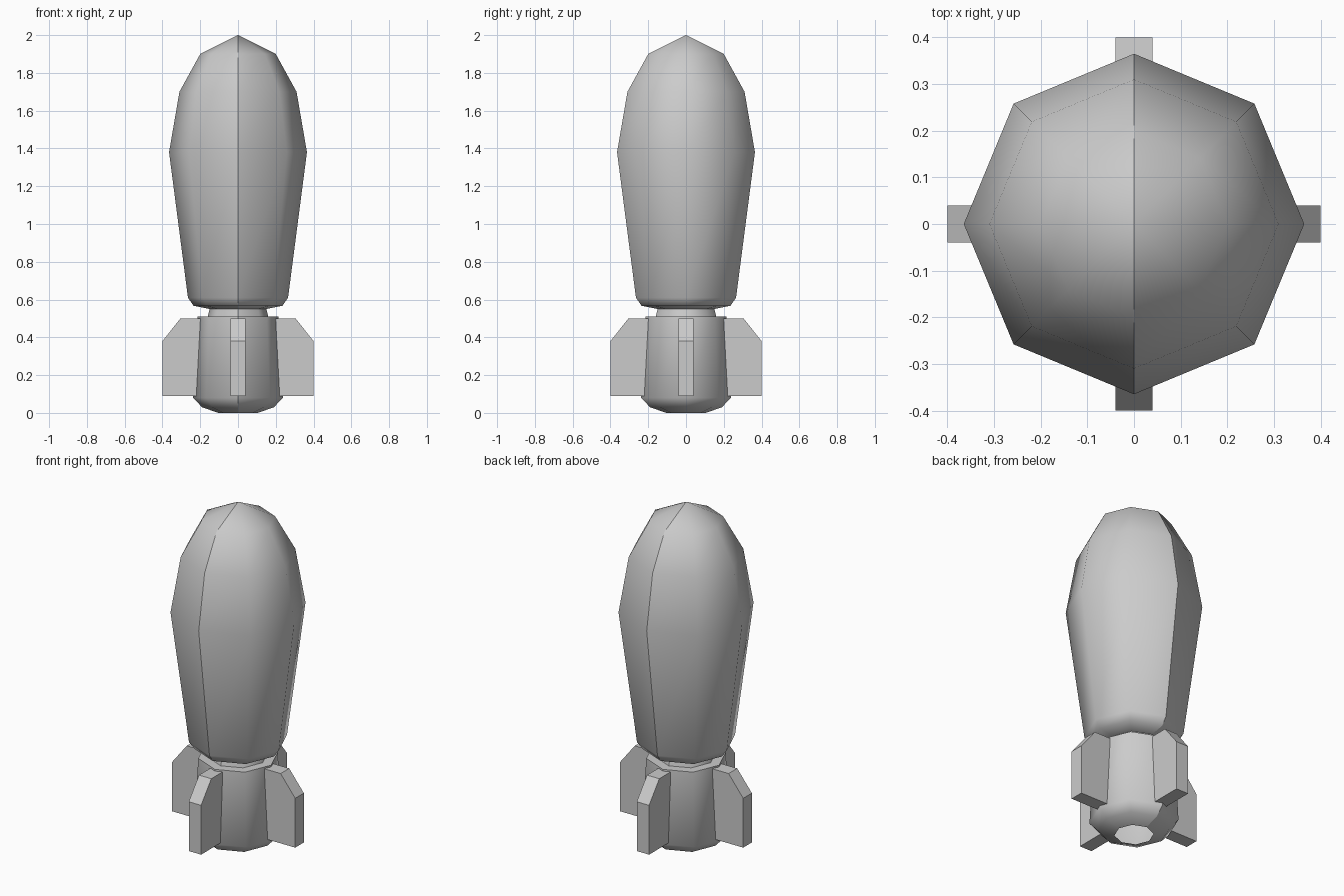
import bpy, bmesh, math

if "Cube" in bpy.data.objects:
    bpy.data.objects.remove(bpy.data.objects["Cube"])


def make_object(name, bm):
    bmesh.ops.recalc_face_normals(bm, faces=bm.faces)
    mesh = bpy.data.meshes.new(name)
    bm.to_mesh(mesh)
    bm.free()
    obj = bpy.data.objects.new(name, mesh)
    bpy.context.collection.objects.link(obj)
    return obj


def lathe(name, profile, sides=8):
    """Spin (radius, z) points into an eight-sided shell with a seam at x = 0."""
    bm = bmesh.new()
    rings = []
    for r, z in profile:
        if r == 0:
            rings.append([bm.verts.new((0, 0, z))] * sides)
        else:
            rings.append([bm.verts.new((r * math.cos(math.tau * i / sides),
                                        r * math.sin(math.tau * i / sides), z))
                          for i in range(sides)])
    for a, b in zip(rings, rings[1:]):
        for i in range(sides):
            j = (i + 1) % sides
            bm.faces.new(list(dict.fromkeys((a[i], a[j], b[j], b[i]))))
    for e in bm.edges:
        if all(abs(v.co.x) < 1e-5 for v in e.verts):
            e.smooth = False
    obj = make_object(name, bm)
    bpy.ops.object.select_all(action='DESELECT')
    obj.select_set(True)
    bpy.context.view_layer.objects.active = obj
    bpy.ops.object.shade_smooth_by_angle(angle=math.radians(50))
    return obj


# Shell: open nozzle, tail, neck, bulging body and pointed nose
lathe("bomb_body", [
    (0.105, 0.0), (0.19, 0.03), (0.238, 0.08), (0.215, 0.51),
    (0.16, 0.51), (0.15, 0.55), (0.235, 0.567), (0.265, 0.61),
    (0.365, 1.38), (0.31, 1.70), (0.20, 1.90), (0, 2.0)])

# Four flat tail fins
outline = [(0.215, 0.09), (0.40, 0.09), (0.40, 0.38), (0.305, 0.50), (0.197, 0.50)]
for k in range(4):
    bm = bmesh.new()
    c, s = round(math.cos(k * math.pi / 2)), round(math.sin(k * math.pi / 2))
    sides = [[bm.verts.new((x * c - y * s, x * s + y * c, z)) for x, z in outline]
             for y in (-0.04, 0.04)]
    bm.faces.new(sides[0])
    bm.faces.new(sides[1][::-1])
    for i in range(len(outline)):
        j = (i + 1) % len(outline)
        bm.faces.new((sides[0][i], sides[0][j], sides[1][j], sides[1][i]))
    make_object(f"tail_fin_{k + 1}", bm)
